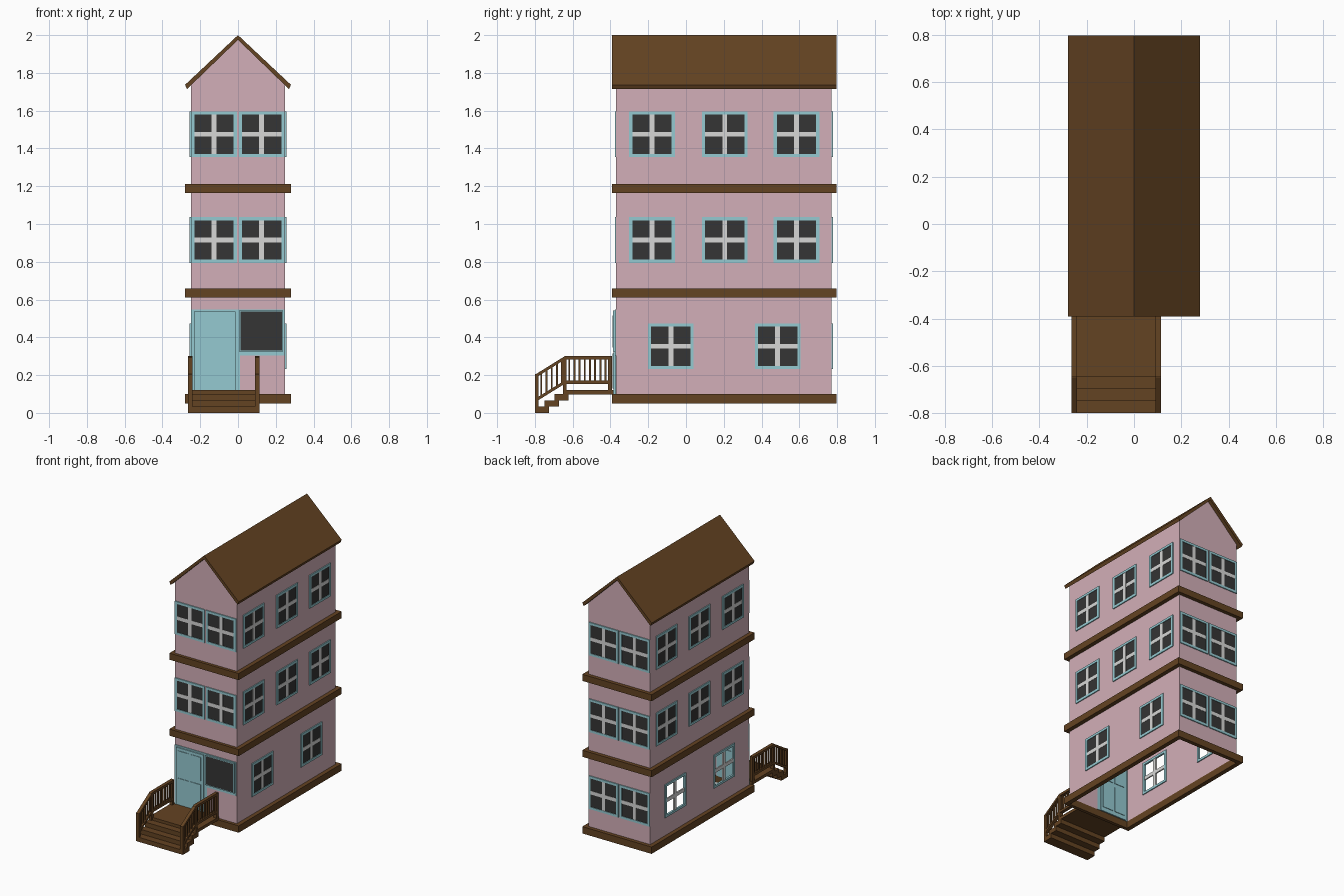
import bpy, bmesh
from math import radians
from mathutils import Matrix, Vector

cube = bpy.data.objects.get("Cube")
if cube:
    bpy.data.objects.remove(cube)


def material(name, rgb):
    m = bpy.data.materials.new(name)
    m.use_nodes = True
    m.diffuse_color = (*rgb, 1)
    m.node_tree.nodes["Principled BSDF"].inputs["Base Color"].default_value = (*rgb, 1)
    return m


MATS = [material("pink_wall", (0.65, 0.43, 0.48)),
        material("brown_wood", (0.127, 0.056, 0.016)),
        material("teal_trim", (0.30, 0.59, 0.64)),
        material("dark_glass", (0.035, 0.035, 0.035)),
        material("white_bars", (0.68, 0.68, 0.67))]
PINK, BROWN, TEAL, GLASS, WHITE = range(5)


def prism(bm, points, direction, mat=0):
    """Solid made by sweeping a flat outline along a direction."""
    a = [bm.verts.new(p) for p in points]
    b = [bm.verts.new(Vector(p) + Vector(direction)) for p in points]
    n = len(a)
    faces = [bm.faces.new(a), bm.faces.new(b[::-1])]
    faces += [bm.faces.new((a[i], b[i], b[(i + 1) % n], a[(i + 1) % n])) for i in range(n)]
    for f in faces:
        f.material_index = mat
    bmesh.ops.recalc_face_normals(bm, faces=faces)
    return faces


def box(bm, x0, x1, y0, y1, z0, z1, mat=0):
    return prism(bm, [(x0, y0, z0), (x1, y0, z0), (x1, y1, z0), (x0, y1, z0)],
                 (0, 0, z1 - z0), mat)


def finish(bm, name, mats, matrix=None):
    mesh = bpy.data.meshes.new(name)
    bm.to_mesh(mesh)
    bm.free()
    for i in mats:
        mesh.materials.append(MATS[i])
    ob = bpy.data.objects.new(name, mesh)
    bpy.context.collection.objects.link(ob)
    if matrix:
        ob.matrix_world = matrix
    return ob


# House extents
W, FRONT, BACK, BASE = 0.25, -0.37, 0.77, 0.06
EAVE, APEX = 1.738, 1.975
LEVELS = (0.353, 0.915, 1.475)
SIDE_LOW, SIDE_HIGH = (-0.08, 0.485), (-0.18, 0.205, 0.585)

# Outer walls: hollow, open underneath
bm = bmesh.new()
gable = [(-W, BASE), (W, BASE), (W, EAVE), (0, APEX), (-W, EAVE)]
bm.faces.new([bm.verts.new((x, FRONT, z)) for x, z in gable])
bm.faces.new([bm.verts.new((x, BACK, z)) for x, z in reversed(gable)])
bm.faces.new([bm.verts.new(p) for p in
              ((W, FRONT, BASE), (W, BACK, BASE), (W, BACK, EAVE), (W, FRONT, EAVE))])
# Right wall is a patchwork that leaves two window openings
h = 0.115
ys = [FRONT] + [c + s for c in SIDE_LOW for s in (-h, h)] + [BACK]
zs = [BASE, LEVELS[0] - h, LEVELS[0] + h, EAVE]
for i in range(5):
    for j in range(3):
        if not (i in (1, 3) and j == 1):
            bm.faces.new([bm.verts.new((-W, y, z)) for y, z in
                          ((ys[i], zs[j]), (ys[i], zs[j + 1]),
                           (ys[i + 1], zs[j + 1]), (ys[i + 1], zs[j]))])
bmesh.ops.remove_doubles(bm, verts=bm.verts, dist=0.0001)
finish(bm, "house_walls", [PINK])

# Floor bands
X, Y0, Y1 = 0.28, -0.392, 0.797
for name, z in (("middle_floor_band", 0.61), ("upper_floor_band", 1.165)):
    bm = bmesh.new()
    box(bm, -X, X, Y0, Y1, z, z + 0.048)
    finish(bm, name, [BROWN])
bm = bmesh.new()
for s in (-1, 1):
    box(bm, *sorted((s * X, s * (W - 0.002))), Y0, Y1, 0.05, 0.1)
box(bm, -W, W, Y0, FRONT + 0.002, 0.05, 0.1)
box(bm, -W, W, BACK - 0.002, Y1, 0.05, 0.1)
finish(bm, "base_band", [BROWN])

# Pitched roof
bm = bmesh.new()
outline = [(0, 2), (X, 1.737), (X - 0.01, 1.714), (0, APEX), (0.01 - X, 1.714), (-X, 1.737)]
for half in (outline[:4], [outline[0]] + outline[3:]):
    prism(bm, [(x, Y0, z) for x, z in half], (0, Y1 - Y0, 0))
finish(bm, "roof", [BROWN])


# Windows: trim, cross bars and optional glass, facing -y before placement
def window(name, wall, along, z, glazed=True):
    angle, origin = {"front": (0, (along, FRONT, z)), "left": (90, (W, along, z)),
                     "back": (180, (along, BACK, z)), "right": (-90, (-W, along, z))}[wall]
    bm = bmesh.new()
    o, i, d = 0.121, 0.104, 0.007
    for s in (-1, 1):
        box(bm, *sorted((s * i, s * o)), -d, d, -o, o, 0)
        box(bm, -i, i, -d, d, *sorted((s * i, s * o)), 0)
    box(bm, -0.013, 0.013, -0.005, 0.005, -i, i, 2)
    box(bm, -i, i, -0.0048, 0.0048, -0.013, 0.013, 2)
    if glazed:
        box(bm, -i, i, -0.003, 0.003, -i, i, 1)
    finish(bm, name, [TEAL, GLASS, WHITE],
           Matrix.Translation(origin) @ Matrix.Rotation(radians(angle), 4, "Z"))


for level, z in enumerate(LEVELS):
    for x in (-0.127, 0.125):
        window("back_window", "back", x, z)
        if level:
            window("front_window", "front", x, z)
    for wall in ("left", "right"):
        for y in (SIDE_HIGH if level else SIDE_LOW):
            window(wall + "_window", wall, y, z, level > 0 or wall == "left")

# Porch window with sloped reveals
bm = bmesh.new()
box(bm, 0.0, 0.246, FRONT - 0.005, FRONT + 0.005, 0.303, 0.547, 0)
grid = []
for x0, x1 in ((0.012, 0.122), (0.122, 0.232)):
    for z0, z1 in ((0.33, 0.433), (0.433, 0.536)):
        y = FRONT - 0.016
        grid.append(bm.faces.new([bm.verts.new(p) for p in
                                  ((x0, y, z0), (x1, y, z0), (x1, y, z1), (x0, y, z1))]))
        grid[-1].material_index = 2
bmesh.ops.inset_individual(bm, faces=grid, thickness=0.026, depth=-0.009)
for f in grid:
    f.material_index = 1
for x0, x1, z0, z1 in ((0.006, 0.012, 0.324, 0.542), (0.232, 0.238, 0.324, 0.542),
                       (0.012, 0.232, 0.324, 0.33), (0.012, 0.232, 0.536, 0.542)):
    box(bm, x0, x1, FRONT - 0.017, FRONT, z0, z1, 0)
finish(bm, "porch_window", [TEAL, GLASS, WHITE])

# Front door with surround and raised panels
bm = bmesh.new()
box(bm, -0.25, 0.01, FRONT - 0.005, FRONT + 0.005, 0.1, 0.547)
box(bm, -0.233, -0.012, FRONT - 0.014, FRONT + 0.012, 0.1, 0.536)
for x in (-0.215, -0.115):
    for z0, z1 in ((0.13, 0.315), (0.345, 0.515)):
        panel = box(bm, x, x + 0.085, FRONT - 0.018, FRONT + 0.016, z0, z1)
finish(bm, "front_door", [TEAL])

# Porch steps and deck
SX0, SX1 = -0.265, 0.115
bm = bmesh.new()
for i in range(3):
    y = -0.8 + 0.052 * i
    box(bm, SX0, SX1, y, y + 0.075, 0.033 * i, 0.033 * (i + 1))
box(bm, SX0, SX1, -0.645, -0.385, 0.098, 0.12)
finish(bm, "porch_steps", [BROWN])

# Railings: posts, bent rails and balusters
TURN, LOW, END = -0.642, -0.795, -0.392
DROP = 0.095


def rail_height(y, top):
    return top - DROP * max(0, (TURN - y) / (TURN - LOW))


for name, x in (("right_railing", SX0), ("left_railing", SX1 - 0.024)):
    bm = bmesh.new()
    w = 0.024
    for y, z0, z1 in ((-0.8, 0, 0.205), (-0.652, 0.09, 0.295), (-0.412, 0.098, 0.295)):
        box(bm, x, x + w, y, y + 0.02, z0, z1)
    for top in (0.3, 0.172):
        for ya, yb in ((-0.8, TURN), (TURN, END)):
            za, zb = rail_height(ya, top), rail_height(yb, top)
            prism(bm, [(x, ya, za), (x, yb, zb), (x, yb, zb - 0.018), (x, ya, za - 0.018)],
                  (w, 0, 0))
    for start, end, count in ((LOW + 0.015, TURN, 5), (TURN + 0.01, END - 0.02, 8)):
        for k in range(count):
            y = start + (end - start) * (k + 0.5) / count
            box(bm, x + 0.007, x + 0.017, y - 0.005, y + 0.005,
                rail_height(y, 0.16), rail_height(y, 0.29))
    finish(bm, name, [BROWN])
